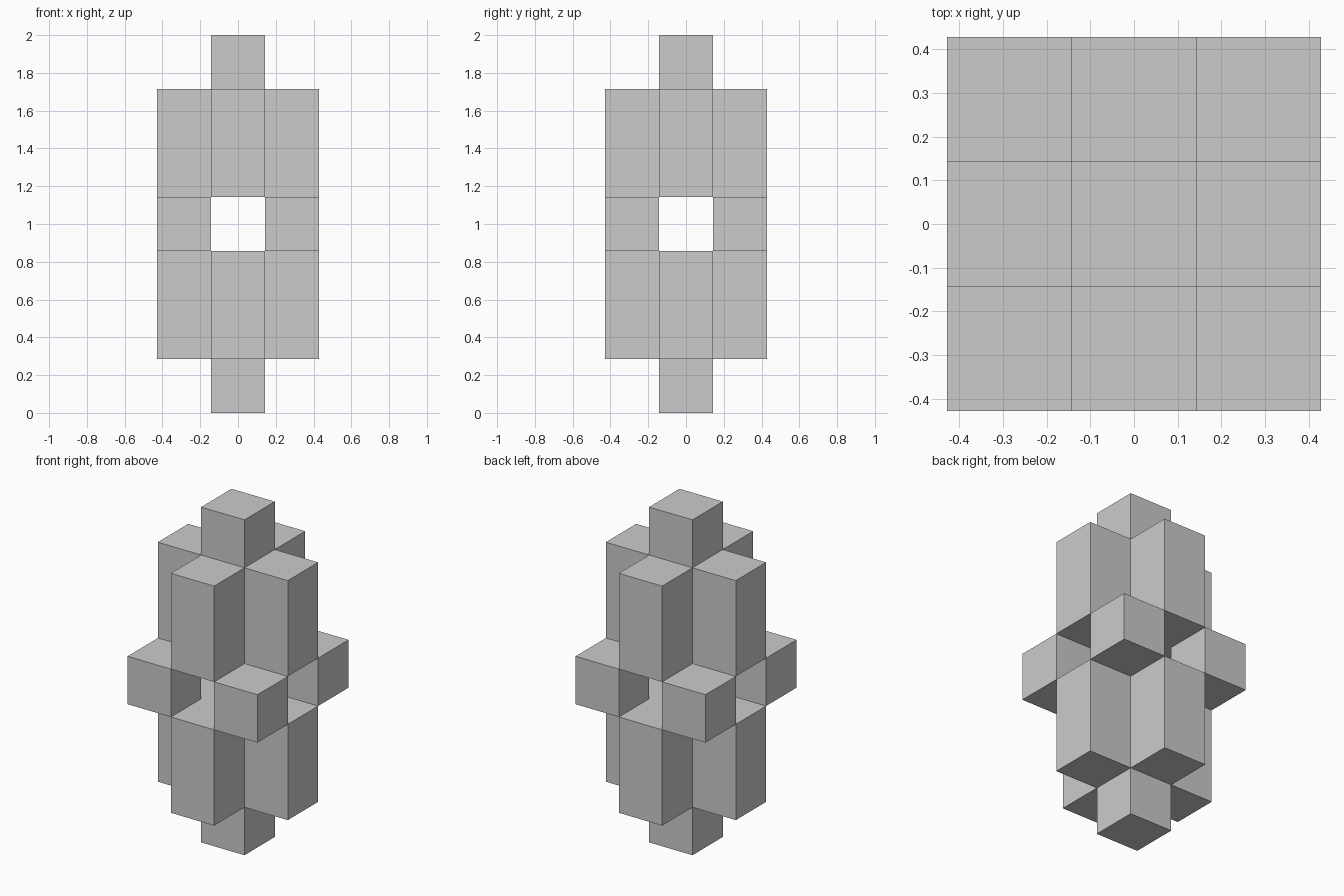
import bpy, bmesh
from mathutils import Vector

if "Cube" in bpy.data.objects:
    bpy.data.objects.remove(bpy.data.objects["Cube"])

U = 2 / 7  # one block; the model is 3 x 3 x 7 blocks


def finish(bm, name):
    bmesh.ops.dissolve_limit(bm, angle_limit=0.01, verts=bm.verts, edges=bm.edges)
    bmesh.ops.recalc_face_normals(bm, faces=bm.faces)
    mesh = bpy.data.meshes.new(name)
    bm.to_mesh(mesh)
    bm.free()
    obj = bpy.data.objects.new(name, mesh)
    bpy.context.collection.objects.link(obj)
    return obj


def square(bm, i, j, z):
    pts = [(-.5, -.5), (.5, -.5), (.5, .5), (-.5, .5)]
    return bm.faces.new([bm.verts.new(((i + a) * U, (j + b) * U, z * U)) for a, b in pts])


def raise_faces(bm, faces, blocks):
    out = bmesh.ops.extrude_face_region(bm, geom=faces)["geom"]
    moved = [g for g in out if isinstance(g, bmesh.types.BMVert)]
    bmesh.ops.translate(bm, verts=moved, vec=Vector((0, 0, blocks * U)))
    return [g for g in out if isinstance(g, bmesh.types.BMFace)]


# Plus-shaped column, two blocks tall, with a single block on its outer end
def cross_column(name, z, direction):
    bm = bmesh.new()
    for i, j in [(0, 0), (1, 0), (-1, 0), (0, 1), (0, -1)]:
        square(bm, i, j, z)
    bmesh.ops.remove_doubles(bm, verts=bm.verts, dist=1e-4)
    ends = raise_faces(bm, bm.faces[:], 2 * direction)
    centre = min(ends, key=lambda f: f.calc_center_median().xy.length)
    tip = raise_faces(bm, [centre], direction)
    # drop the covered face if the extrusion kept it
    if centre.is_valid and centre not in tip:
        bm.faces.remove(centre)
    return finish(bm, name)


cross_column("upper_column", 4, 1)
cross_column("lower_column", 3, -1)

# Four corner blocks joining the columns at mid height
for i in (-1, 1):
    for j in (-1, 1):
        bm = bmesh.new()
        raise_faces(bm, [square(bm, i, j, 3)], 1)
        finish(bm, "corner_block")
